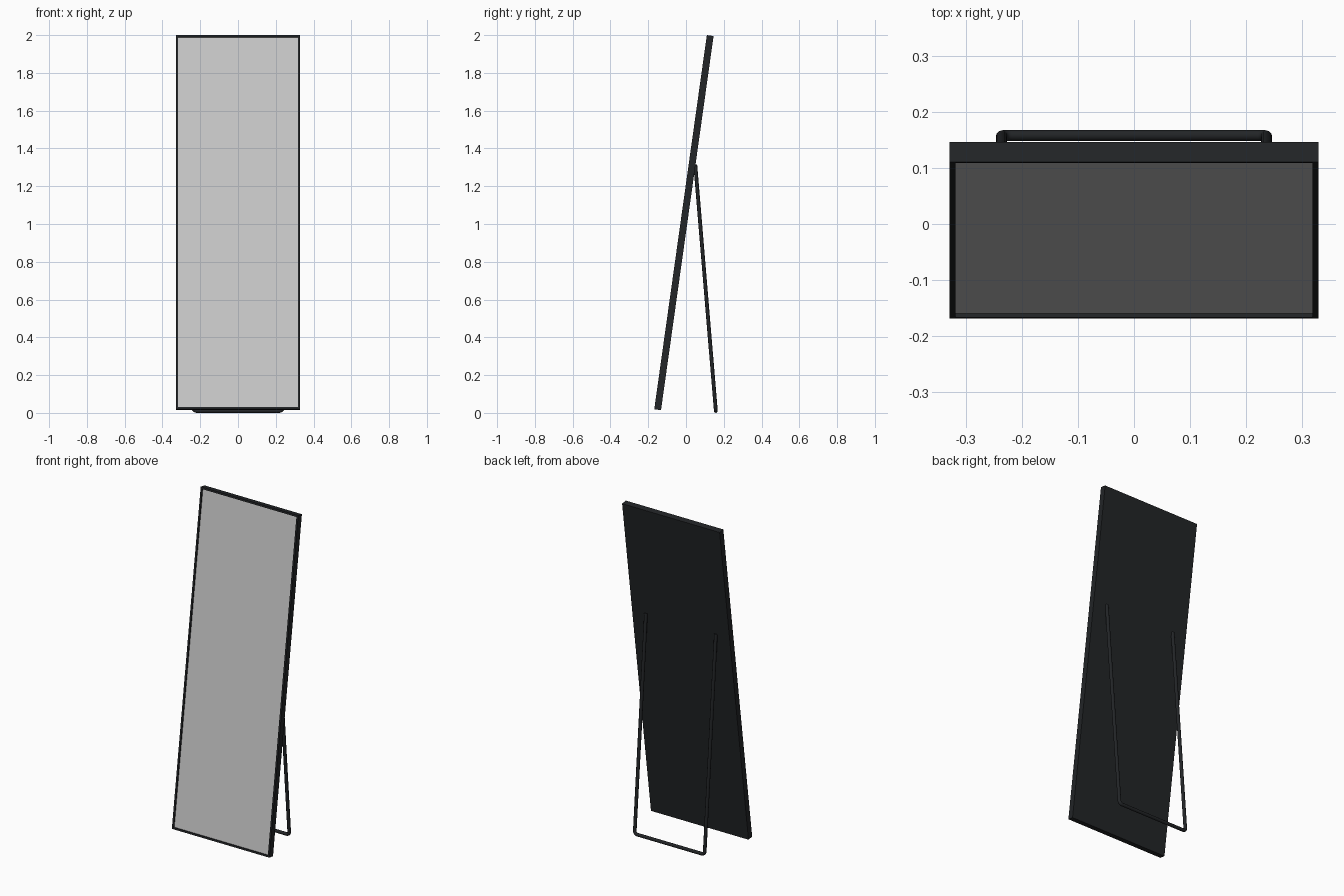
import bpy
import math
from mathutils import Vector

if "Cube" in bpy.data.objects:
    bpy.data.objects.remove(bpy.data.objects["Cube"])

TILT = math.radians(8)
W, L, T = 0.658, 2.0, 0.036          # panel width, length, thickness
BORDER, FRAME_D, RECESS = 0.011, 0.018, 0.007
UP = Vector((0, math.sin(TILT), math.cos(TILT)))
BACK = Vector((0, math.cos(TILT), -math.sin(TILT)))
ORIGIN = Vector((0, -0.168, 2.0)) - Vector((0, 0, L * math.cos(TILT)))  # front bottom edge

black = bpy.data.materials.new("black_metal")
black.diffuse_color = (0.016, 0.018, 0.02, 1)
black.use_nodes = True
black.node_tree.nodes["Principled BSDF"].inputs["Base Color"].default_value = black.diffuse_color


def panel_box(name, x0, x1, d0, d1, h0, h1, mat=None, bevel=0):
    """Box in panel space: x across, d depth from the front, h along the slope."""
    pos = ORIGIN + UP * (h0 + h1) / 2 + BACK * (d0 + d1) / 2
    pos.x = (x0 + x1) / 2
    bpy.ops.mesh.primitive_cube_add(size=1, location=pos, rotation=(-TILT, 0, 0))
    ob = bpy.context.object
    ob.name = name
    ob.scale = (x1 - x0, d1 - d0, h1 - h0)
    bpy.ops.object.transform_apply(location=False, rotation=False)
    if mat:
        ob.data.materials.append(mat)
    if bevel:
        m = ob.modifiers.new("bevel", 'BEVEL')
        m.width, m.segments = bevel, 2
    return ob


# Frame bars
h = W / 2
for side, sx in (("left", -1), ("right", 1)):
    a, b = sorted((sx * h, sx * (h - BORDER)))
    panel_box("frame_" + side, a, b, 0, FRAME_D, 0, L, black)
for name, h0 in (("frame_bottom", 0), ("frame_top", L - BORDER)):
    panel_box(name, -h + BORDER, h - BORDER, 0, FRAME_D, h0, h0 + BORDER, black)

# Mirror glass and back board
panel_box("mirror_glass", -h + BORDER, h - BORDER, RECESS, FRAME_D, BORDER, L - BORDER)
panel_box("back_board", -h, h, FRAME_D, T, 0, L, black)

# U-shaped tube stand with rounded lower corners
R, SX, BEND = 0.01, 0.236, 0.018
top, foot = Vector((0, 0.049, 1.315)), Vector((0, 0.158, R))
leg_dir = (top - foot).normalized()
half = []
for i in range(7):
    t = math.pi / 2 * i / 6
    p = foot + leg_dir * BEND * (1 - math.cos(t))
    half.append(Vector((SX - BEND + BEND * math.sin(t), p.y, p.z)))
half.append(Vector((SX, top.y, top.z)))
pts = [Vector((-p.x, p.y, p.z)) for p in reversed(half)] + half

curve = bpy.data.curves.new("stand", 'CURVE')
curve.dimensions = '3D'
curve.bevel_depth, curve.bevel_resolution = R, 4
curve.use_fill_caps = True
spline = curve.splines.new('POLY')
spline.points.add(len(pts) - 1)
for sp, p in zip(spline.points, pts):
    sp.co = (*p, 1)
stand = bpy.data.objects.new("stand", curve)
bpy.context.collection.objects.link(stand)
bpy.ops.object.select_all(action='DESELECT')
stand.select_set(True)
bpy.context.view_layer.objects.active = stand
bpy.ops.object.convert(target='MESH')
stand = bpy.context.object
stand.data.materials.append(black)
bpy.ops.object.shade_smooth_by_angle(angle=math.radians(40))
